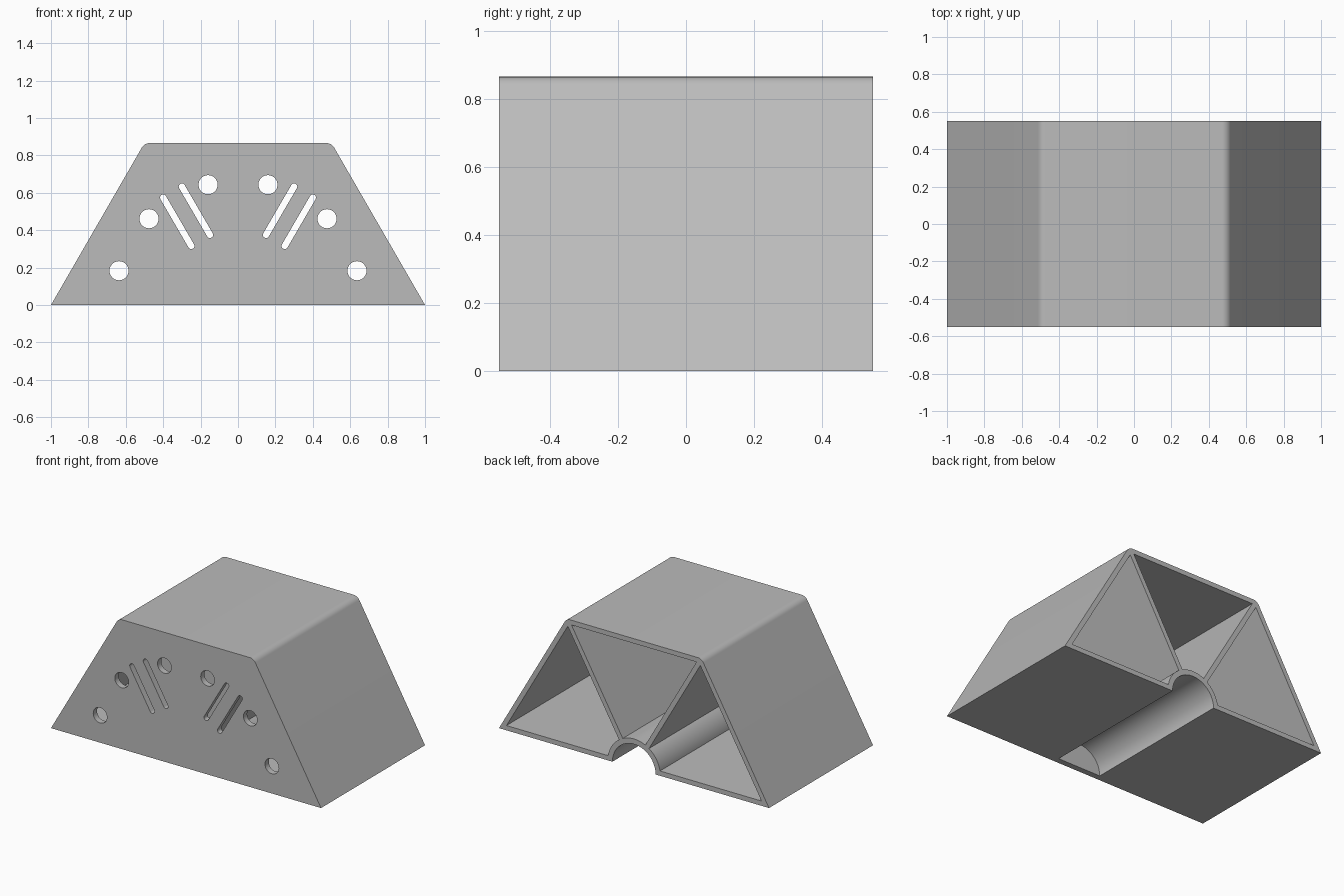
import bpy, bmesh
from math import sin, cos, asin, sqrt, pi, radians, atan2

cube = bpy.data.objects.get("Cube")
if cube:
    bpy.data.objects.remove(cube, do_unlink=True)

S3 = sqrt(3)
HEIGHT = S3 / 2
BACK, FRONT = 0.55, -0.55
WALL = 0.032
PLATE = 0.04                 # front plate thickness
R_IN, R_OUT = 0.16, 0.195    # cable channel arch
FILLET = 0.05

grey = bpy.data.materials.new("grey plastic")
grey.use_nodes = True
colour = (0.5, 0.5, 0.5, 1)
grey.diffuse_color = colour
grey.node_tree.nodes["Principled BSDF"].inputs["Base Color"].default_value = colour


def arc(cx, cz, r, a0, a1, n):
    return [(cx + r * cos(a0 + (a1 - a0) * i / n), cz + r * sin(a0 + (a1 - a0) * i / n))
            for i in range(n + 1)]


def mirrored(points):
    return [(-x, z) for x, z in reversed(points)]


def prism(name, points, y0, y1):
    """Extrude an x-z outline from y0 to y1."""
    bm = bmesh.new()
    face = bm.faces.new([bm.verts.new((x, y0, z)) for x, z in points])
    new = bmesh.ops.extrude_face_region(bm, geom=[face])["geom"]
    verts = [v for v in new if isinstance(v, bmesh.types.BMVert)]
    bmesh.ops.translate(bm, verts=verts, vec=(0, y1 - y0, 0))
    bmesh.ops.recalc_face_normals(bm, faces=bm.faces)
    mesh = bpy.data.meshes.new(name)
    bm.to_mesh(mesh)
    bm.free()
    mesh.materials.append(grey)
    obj = bpy.data.objects.new(name, mesh)
    bpy.context.collection.objects.link(obj)
    return obj


def cut(points, y0, y1):
    """Subtract an extruded outline from the housing."""
    cutter = prism("cutter", points, y0, y1)
    cutter.hide_render = True
    mod = housing.modifiers.new("cut", "BOOLEAN")
    mod.operation, mod.solver, mod.object = "DIFFERENCE", "EXACT", cutter
    bpy.context.view_layer.objects.active = housing
    bpy.ops.object.modifier_apply(modifier=mod.name)
    bpy.data.objects.remove(cutter, do_unlink=True)


# Trapezoid housing with rounded top edges
half = [(1, 0)] + arc(0.5 - FILLET / S3, HEIGHT - FILLET, FILLET, pi / 6, pi / 2, 10)
housing = prism("housing", half + mirrored(half), FRONT, BACK)

# Three triangular chambers, open at the back and trimmed by the arch
inner = FRONT + PLATE
rear = BACK + 0.1
spread = asin(WALL / 2 / R_OUT)
side = [(1 - WALL * S3, WALL), ((S3 - WALL) / (2 * S3), (S3 - 3 * WALL) / 2)]
side += arc(0, 0, R_OUT, pi / 3 - spread, asin(WALL / R_OUT), 16)
cut(side, inner, rear)
cut(mirrored(side), inner, rear)
top_x = (HEIGHT - 2 * WALL) / S3
middle = [(top_x, HEIGHT - WALL), (-top_x, HEIGHT - WALL)]
middle += arc(0, 0, R_OUT, 2 * pi / 3 - spread, pi / 3 + spread, 16)
cut(middle, inner, rear)

# Half-round channel under the arch
cut(arc(0, 0, R_IN, 0, pi, 40) + [(-R_IN, -0.1), (R_IN, -0.1)], inner, rear)

# Round holes and slanted slots through the front plate
openings = [arc(x, z, 0.051, 0, 2 * pi, 40)[:-1]
            for x, z in ((0.636, 0.183), (0.476, 0.461), (0.16, 0.643))]
for (x0, z0), (x1, z1) in (((0.15, 0.375), (0.3, 0.633)), ((0.25, 0.316), (0.4, 0.574))):
    a = atan2(z1 - z0, x1 - x0)
    openings.append(arc(x1, z1, 0.017, a - pi / 2, a + pi / 2, 10)
                    + arc(x0, z0, 0.017, a + pi / 2, a + 3 * pi / 2, 10))
for outline in openings:
    cut(outline, FRONT - 0.1, inner + 0.03)
    cut(mirrored(outline), FRONT - 0.1, inner + 0.03)

# Smooth the curved walls, keep hard edges
bpy.ops.object.select_all(action="DESELECT")
housing.select_set(True)
bpy.context.view_layer.objects.active = housing
bpy.ops.object.shade_smooth_by_angle(angle=radians(25))
